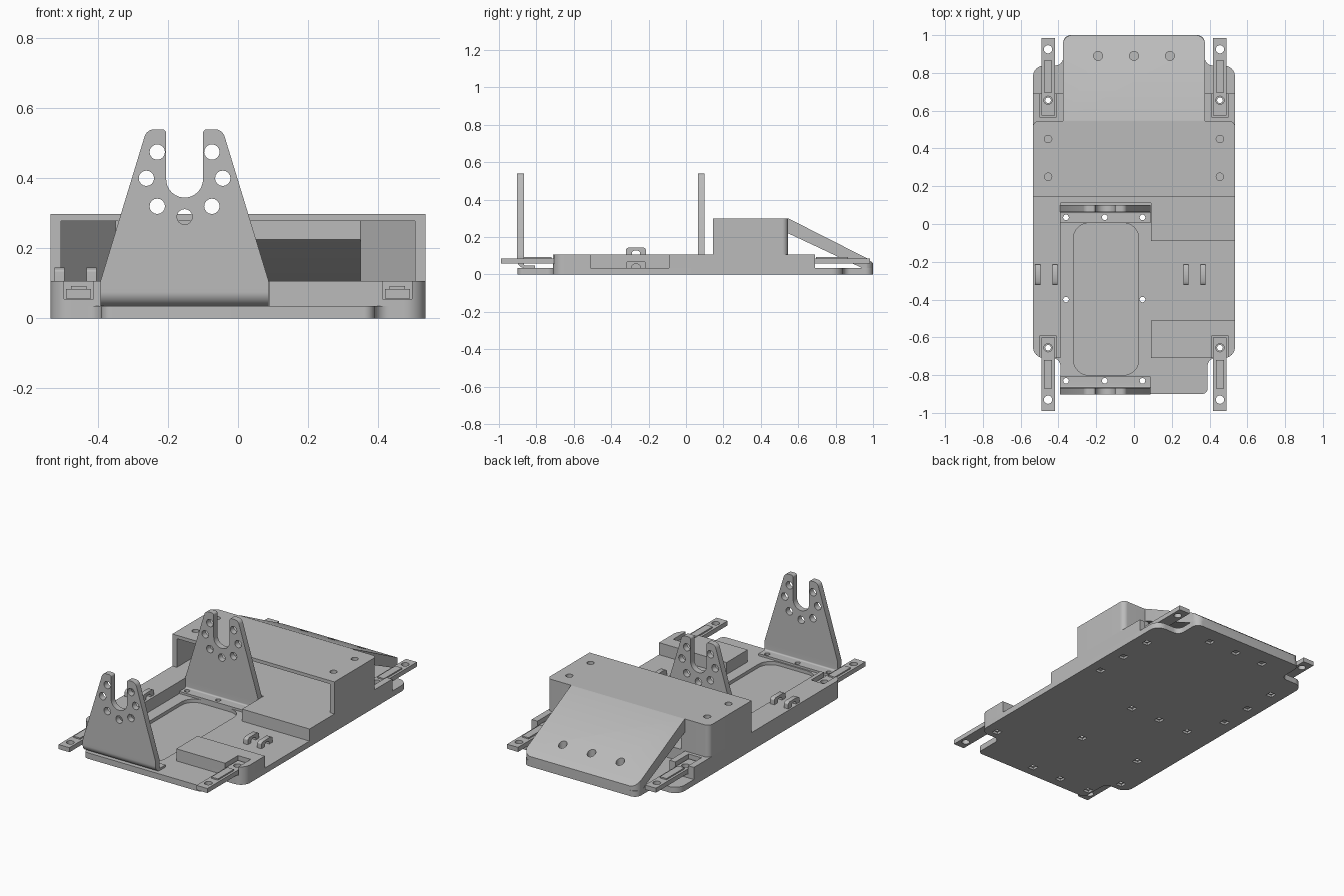
import bpy, bmesh, math
from mathutils import Vector, Matrix

cube = bpy.data.objects.get("Cube")
if cube:
    bpy.data.objects.remove(cube)

grey = bpy.data.materials.new("light_grey")
grey.use_nodes = True
grey.diffuse_color = (0.5, 0.5, 0.5, 1)
grey.node_tree.nodes["Principled BSDF"].inputs["Base Color"].default_value = (0.5, 0.5, 0.5, 1)
parts = []


def make_object(name, bm, keep=True):
    bmesh.ops.recalc_face_normals(bm, faces=bm.faces)
    mesh = bpy.data.meshes.new(name)
    bm.to_mesh(mesh)
    bm.free()
    obj = bpy.data.objects.new(name, mesh)
    bpy.context.collection.objects.link(obj)
    mesh.materials.append(grey)
    obj.hide_render = not keep
    if keep:
        parts.append(obj)
    return obj


def rounded(points, steps=8):
    """Outline with circular corners; a third value in a point is its radius."""
    out = []
    for i, point in enumerate(points):
        p = Vector(point[:2])
        if len(point) < 3:
            out.append(p)
            continue
        u = (Vector(points[i - 1][:2]) - p).normalized()
        v = (Vector(points[(i + 1) % len(points)][:2]) - p).normalized()
        half, r = u.angle(v) / 2, point[2]
        centre = p + (u + v).normalized() * (r / math.sin(half))
        start, end = (p + w * (r / math.tan(half)) - centre for w in (u, v))
        out += [centre + start.lerp(end, k / steps).normalized() * r for k in range(steps + 1)]
    return out


def prism(name, points, low, high, axis="z", keep=True):
    """Extrude an outline along one axis."""
    place = {"z": lambda p, d: (p.x, p.y, d),
             "y": lambda p, d: (p.x, d, p.y),
             "x": lambda p, d: (d, p.x, p.y)}[axis]
    bm = bmesh.new()
    outline = rounded(points)
    face = bm.faces.new([bm.verts.new(place(p, low)) for p in outline])
    new = bmesh.ops.extrude_face_region(bm, geom=[face])["geom"]
    shift = Vector(place(Vector((0, 0)), high - low))
    bmesh.ops.translate(bm, verts=[v for v in new if isinstance(v, bmesh.types.BMVert)], vec=shift)
    return make_object(name, bm, keep)


def block(name, x, y, z, keep=True):
    return prism(name, [(x[0], y[0]), (x[1], y[0]), (x[1], y[1]), (x[0], y[1])], *z, keep=keep)


def drills(name, spots, radius, low, high, sides=16, axis="z"):
    """Many cylinders in one cutter; four sides make square pockets."""
    bm = bmesh.new()
    middle = (low + high) / 2
    for a, b in spots:
        if axis == "z":
            m = Matrix.Translation((a, b, middle)) @ Matrix.Rotation(math.pi / 4, 4, "Z")
        else:
            m = Matrix.Translation((a, middle, b)) @ Matrix.Rotation(math.pi / 2, 4, "X")
        bmesh.ops.create_cone(bm, cap_ends=True, segments=sides, radius1=radius,
                              radius2=radius, depth=high - low, matrix=m)
    return make_object(name, bm, keep=False)


def cut(obj, cutter, operation="DIFFERENCE"):
    mod = obj.modifiers.new("cut", "BOOLEAN")
    mod.object, mod.operation, mod.solver = cutter, operation, "EXACT"
    bpy.context.view_layer.objects.active = obj
    bpy.ops.object.modifier_apply(modifier=mod.name)


def discard(*cutters):
    for cutter in cutters:
        bpy.data.objects.remove(cutter)


# Hole positions in plan
tray_x = (-0.36, -0.155, 0.045)
tray_holes = [(x, y) for x in tray_x for y in (-0.83, 0.035)] + [(x, -0.4) for x in tray_x[::2]]
arm_holes = [(s * 0.455, y) for s in (-1, 1) for y in (-0.93, -0.655, 0.655, 0.925)]
ramp_holes = [(x, 0.89) for x in (-0.19, 0, 0.19)]
box_holes = [(s * 0.455, y) for s in (-1, 1) for y in (0.25, 0.45)]

# Base plate with rounded stepped outline
side = [(0.39, -0.9, 0.03), (0.39, -0.71, 0.04), (0.535, -0.71, 0.06),
        (0.535, 0.84, 0.06), (0.375, 0.84, 0.04), (0.375, 1, 0.04)]
outline = side + [(-p[0], *p[1:]) for p in reversed(side)]
base = prism("base_plate", outline, 0, 0.035)
tray = prism("tray_cutter", [(-0.32, -0.8, 0.08), (0.025, -0.8, 0.08),
                             (0.025, 0.005, 0.08), (-0.32, 0.005, 0.08)], 0.015, 0.1, keep=False)
pockets = drills("pocket_cutter", tray_holes + arm_holes + ramp_holes + box_holes, 0.028, -0.02, 0.014, 4)
bores = drills("bore_cutter", tray_holes + arm_holes, 0.015, -0.1, 0.2)
for cutter in (tray, pockets, bores):
    cut(base, cutter)

# Raised decks around the tray
decks = [
    prism("right_deck", [(-0.535, -0.71, 0.06), (-0.39, -0.71), (-0.39, 0.54), (-0.535, 0.54)], 0.035, 0.107),
    prism("front_left_deck", [(0.09, -0.71), (0.535, -0.71, 0.06), (0.535, -0.51), (0.09, -0.51)], 0.035, 0.107),
    block("middle_left_deck", (0.09, 0.535), (-0.09, 0.54), (0.035, 0.107)),
    block("box_floor", (-0.39, 0.09), (0.11, 0.54), (0.035, 0.107)),
]
for s, word in ((-1, "right"), (1, "left")):
    decks.append(block(word + "_rear_deck", sorted((s * 0.375, s * 0.535)), (0.54, 0.69), (0.035, 0.107)))

# Axle arms seated in open notches
for s, word in ((-1, "right"), (1, "left")):
    for end, low, high in (("front", -0.99, -0.6), ("rear", 0.575, 0.985)):
        x = s * 0.455
        notch = block("notch_cutter", (x - 0.042, x + 0.042), (low - 0.01, high + 0.01), (0.055, 0.3), keep=False)
        for deck in decks:
            cut(deck, notch)
        discard(notch)
        arm = block(f"{end}_{word}_arm", (x - 0.036, x + 0.036), (low, high), (0.057, 0.084))
        rib = block(f"{end}_{word}_arm_rib", (x - 0.022, x + 0.022), (low + 0.12, high - 0.12), (0.084, 0.092))
        wide = drills("arm_cutter", arm_holes, 0.022, 0.02, 0.2)
        cut(arm, wide)
        discard(wide)
for deck in decks:
    cut(deck, bores)

# Open box housing: funnelled side walls and a roof
screws = drills("screw_cutter", box_holes, 0.02, 0.2, 0.4)
for s, word in ((-1, "right"), (1, "left")):
    wall = prism(word + "_box_wall", [(s * 0.535, 0.145), (s * 0.505, 0.145), (s * 0.505, 0.32),
                                      (s * 0.35, 0.53), (s * 0.35, 0.545), (s * 0.535, 0.545, 0.03)], 0.107, 0.278)
    cut(wall, screws)
roof = prism("box_roof", [(-0.535, 0.145), (0.535, 0.145), (0.535, 0.545, 0.03), (-0.535, 0.545, 0.03)], 0.278, 0.298)
cut(roof, screws)

# Sloping rear ramp with rounded lower corners
ramp = prism("rear_ramp", [(0.535, 0.298), (0.55, 0.298), (0.97, 0.085), (1, 0.06), (1, 0.035),
                           (0.94, 0.035), (0.535, 0.225)], -0.375, 0.375, axis="x")
trim = prism("ramp_trim", [(-0.4, 0.5), (0.4, 0.5), (0.375, 1, 0.05), (-0.375, 1, 0.05)], 0, 0.5, keep=False)
cut(ramp, trim, "INTERSECT")
ramp_bores = drills("ramp_cutter", ramp_holes, 0.024, 0.04, 0.4)
cut(ramp, ramp_bores)

# Two forked motor brackets with bent feet
middle = -0.1525
fork_holes = [(middle + s * dx, z) for s in (-1, 1) for dx, z in ((0.078, 0.475), (0.109, 0.4), (0.078, 0.32))]
fork_holes.append((middle, 0.29))
fork_side = [(0.24, 0.09), (0.24, 0.107), (0.108, 0.54, 0.03), (0.0525, 0.54, 0.012), (0.0525, 0.345, 0.052)]
fork = [(middle + p[0], *p[1:]) for p in fork_side]
fork += [(middle - p[0], *p[1:]) for p in reversed(fork_side)]
for word, y, d in (("front", -0.903, 1), ("rear", 0.1, -1)):
    low, high = sorted((y, y + d * 0.036))
    plate = prism(word + "_bracket_fork", fork, low, high, axis="y")
    holes = drills("fork_cutter", fork_holes, 0.022, low - 0.1, high + 0.1, axis="y")
    cut(plate, holes)
    foot = prism(word + "_bracket_foot", [(y, 0.09), (y, 0.035, 0.04), (y + d * 0.095, 0.035), (y + d * 0.095, 0.048),
                                          (y + d * 0.036, 0.048, 0.008), (y + d * 0.036, 0.09)],
                 -0.3925, 0.0875, axis="x")
    cut(foot, bores)
    discard(holes)

# Cable tie loops
for word, xs, z in (("right", (-0.51, -0.418), 0.107), ("left", (0.275, 0.365), 0.035)):
    for i, x in enumerate(xs):
        prism(f"{word}_tie_loop_{i + 1}", [(-0.32, z), (-0.29, z), (-0.29, z + 0.012), (-0.275, z + 0.022),
                                           (-0.26, z + 0.022), (-0.245, z + 0.012), (-0.245, z), (-0.215, z),
                                           (-0.215, z + 0.03, 0.008), (-0.23, z + 0.038),
                                           (-0.305, z + 0.038), (-0.32, z + 0.03, 0.008)],
              x - 0.014, x + 0.014, axis="x")

discard(tray, pockets, bores, screws, trim, ramp_bores)

# Smooth rounded corners, keep hard edges
bpy.ops.object.select_all(action="DESELECT")
for obj in parts:
    obj.select_set(True)
bpy.context.view_layer.objects.active = base
bpy.ops.object.shade_smooth_by_angle(angle=math.radians(30))
